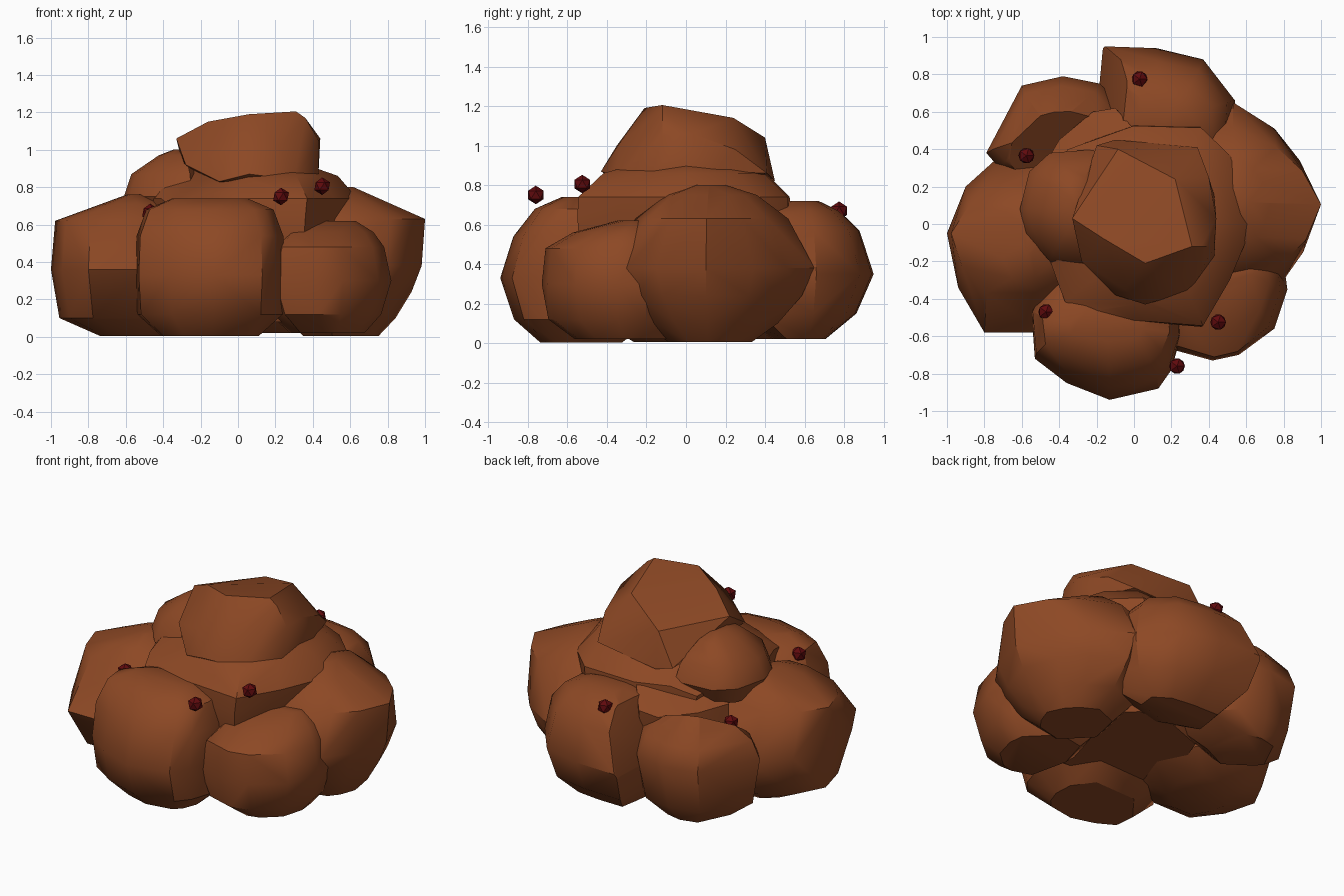
import bpy, bmesh, math
from mathutils import Vector


def material(name, rgb):
    m = bpy.data.materials.new(name)
    m.diffuse_color = (*rgb, 1)
    return m


BROWN = material("warm brown", (0.265, 0.065, 0.018))
RED = material("dark red", (0.115, 0.003, 0.004))


def finish(name, bm, mat, angle):
    """Smooth shading with sharp edges above the angle, then link."""
    bmesh.ops.recalc_face_normals(bm, faces=bm.faces[:])
    for f in bm.faces:
        f.smooth = angle > 0
    for e in bm.edges:
        e.smooth = e.calc_face_angle(0) < math.radians(angle)
    me = bpy.data.meshes.new(name)
    bm.to_mesh(me)
    bm.free()
    me.materials.append(mat)
    ob = bpy.data.objects.new(name, me)
    bpy.context.collection.objects.link(ob)
    return ob


def hull(name, points, cuts=()):
    """Faceted convex lump around the points, trimmed by planes."""
    bm = bmesh.new()
    for p in points:
        bm.verts.new(p)
    res = bmesh.ops.convex_hull(bm, input=bm.verts[:])
    junk = {v for k in ("geom_interior", "geom_unused") for v in res[k]
            if isinstance(v, bmesh.types.BMVert)}
    bmesh.ops.delete(bm, geom=list(junk), context='VERTS')
    for co, no in cuts:
        r = bmesh.ops.bisect_plane(bm, geom=bm.verts[:] + bm.edges[:] + bm.faces[:],
                                   plane_co=co, plane_no=no, clear_outer=True)
        bmesh.ops.edgeloop_fill(bm, edges=[e for e in r["geom_cut"]
                                           if isinstance(e, bmesh.types.BMEdge)])
    return finish(name, bm, BROWN, 36)


def lump(name, centre, outline, profile, cuts=()):
    """Plan outline stacked at heights; profile rows are z, x scale, y scale."""
    cx, cy = centre
    hull(name, [(cx + (x - cx) * sx, cy + (y - cy) * sy, z)
                for z, sx, sy in profile for x, y in outline], cuts)


# Ring of lumps on the ground
lump("front_lump", (-.15, -.55),
     [(-.55, -.45), (-.53, -.72), (-.36, -.85), (-.13, -.94), (.13, -.88),
      (.2, -.78), (.25, -.6), (.24, -.35), (.1, -.08), (-.35, -.1)],
     [(0.003, .65, .48), (.12, .97, .82), (.33, 1, 1), (.54, .98, .83),
      (.68, .85, .55), (.74, .5, .2)])

lump("front_right_lump", (.5, -.25),
     [(.1, -.3), (.2, -.67), (.42, -.73), (.56, -.7), (.75, -.56),
      (.82, -.35), (.8, -.2), (.5, .05), (.2, 0)],
     [(.02, .55, .65), (.12, .83, .93), (.3, 1, 1), (.48, .88, .96),
      (.56, .7, .67), (.62, .4, .2)])

lump("right_lump", (.55, .12),
     [(.53, .65), (.76, .51), (.9, .34), (1, .1), (.92, -.15), (.81, -.3),
      (.45, -.4), (.1, 0), (.2, .5)],
     [(.005, .45, .4), (.1, .65, .65), (.24, .84, .88), (.38, .96, 1),
      (.63, 1, .75), (.75, .4, .45), (.8, .15, .15)])

lump("back_lump", (.15, .6),
     [(-.22, .3), (-.2, .6), (-.17, .95), (.12, .94), (.37, .88), (.54, .66),
      (.52, .3), (.1, .08)],
     [(.02, .6, .3), (.15, .9, .75), (.35, 1, 1), (.57, .89, .8),
      (.67, .68, .5), (.72, .35, .2)],
     [((-.18, .8, .33), (-.9, .1, .38))])

lump("back_left_lump", (-.45, .5),
     [(-.72, .3), (-.79, .38), (-.6, .74), (-.38, .79), (-.18, .75),
      (-.05, .6), (-.05, .25), (-.4, .1)],
     [(.02, .5, .55), (.12, .9, .8), (.4, 1, 1), (.52, .88, .82),
      (.6, .6, .55), (.68, .3, .3)],
     [((-.6, .45, .6), (.19, -.58, .79))])

lump("left_lump", (-.55, -.05),
     [(-.5, -.58), (-.8, -.58), (-.94, -.34), (-1, -.05), (-.9, .2),
      (-.7, .38), (-.25, .38), (-.1, 0), (-.2, -.35)],
     [(.005, .42, .4), (.1, .9, .7), (.36, 1, 1), (.62, .95, .6),
      (.71, .4, .45), (.76, .1, .2)])

# Middle layer
lump("middle_lump", (.05, 0),
     [(.52, .35), (.62, 0), (.5, -.3), (.36, -.55), (0, -.52), (-.36, -.42),
      (-.5, 0), (-.35, .4), (0, .53), (.35, .52)],
     [(.08, .7, .7), (.4, .95, .97), (.64, 1, 1), (.74, 1.03, .99),
      (.86, .85, .76), (.92, .55, .38)],
     [((-.3, -.3, .78), (-.3, -.4, .87)), ((-.2, .35, .8), (-.4, .45, .8))])

# Sloping filler between the middle and the back left
hull("back_middle_slope", [
    (-.1, .3, .82), (.05, .45, .8), (-.3, .25, .78), (-.5, .28, .64),
    (-.4, .45, .62), (-.22, .6, .6), (-.1, .62, .62), (-.5, .28, .4),
    (-.4, .45, .4), (-.1, .6, .4), (0, 0, .5), (.1, .4, .5)])

lump("middle_left_lump", (-.3, .1),
     [(-.61, .08), (-.56, .28), (-.45, .38), (-.2, .4), (-.1, .1),
      (-.25, -.25), (-.45, -.2), (-.58, -.05)],
     [(.64, .85, .8), (.75, 1, 1), (.87, .87, .85), (.97, .4, .5),
      (1.0, .15, .2)])

# Cap lump with a sloping top
hull("top_lump", [
    (-.33, .03, 1.06), (-.085, .4, 1.04), (.4, .25, .98), (.44, .03, 1.06),
    (.36, -.12, 1.17), (.31, -.12, 1.205), (.06, -.21, 1.19),
    (-.16, -.08, 1.15), (.22, .24, 1.14), (-.3, 0, .94), (-.28, -.2, .92),
    (-.1, -.38, .83), (.06, -.43, .87), (.3, -.36, .84), (.43, -.17, .87),
    (.43, .15, .87), (.34, .41, .86), (-.1, .45, .82), (-.2, .42, .84),
    (-.05, -.35, 1.0), (.22, -.33, 1.02), (.43, -.12, 1.05),
    (-.05, 0, .78), (.2, .1, .78)])

# Small round beads scattered over the lumps
for i, p in enumerate([(.23, -.76, .75), (.45, -.525, .805),
                       (-.47, -.47, .665), (.03, .775, .67),
                       (-.575, .365, .575)]):
    bm = bmesh.new()
    bmesh.ops.create_icosphere(bm, subdivisions=1, radius=.047)
    finish(f"bead_{i + 1}", bm, RED, 0).location = Vector(p)
